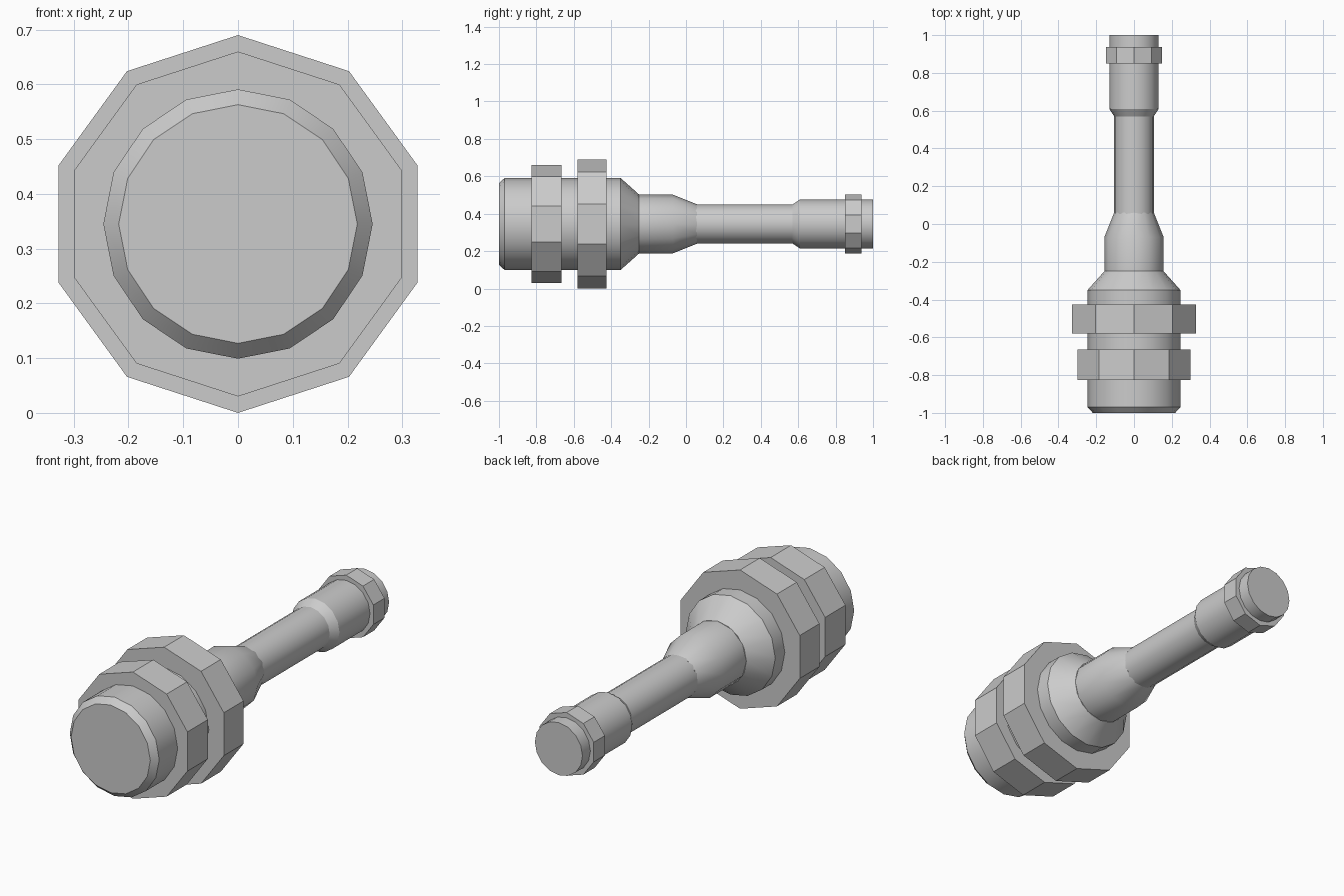
import bpy, bmesh, math

if "Cube" in bpy.data.objects:
    bpy.data.objects.remove(bpy.data.objects["Cube"])

AXIS_Z = 0.345

grey = bpy.data.materials.new("light grey")
grey.diffuse_color = (0.6, 0.6, 0.6, 1)
grey.use_nodes = True
grey.node_tree.nodes["Principled BSDF"].inputs["Base Color"].default_value = grey.diffuse_color


def turned(name, sides, profile, smooth=True):
    """Capped solid of revolution along y from (y, radius) pairs, one vertex at the top."""
    bm = bmesh.new()
    rings = []
    for y, r in profile:
        angles = [2 * math.pi * i / sides for i in range(sides)]
        rings.append([bm.verts.new((r * math.sin(a), y, AXIS_Z + r * math.cos(a))) for a in angles])
    for a, b in zip(rings, rings[1:]):
        for i in range(sides):
            j = (i + 1) % sides
            bm.faces.new((a[i], a[j], b[j], b[i]))
    bm.faces.new(rings[0])
    bm.faces.new(rings[-1])
    bmesh.ops.recalc_face_normals(bm, faces=bm.faces)
    mesh = bpy.data.meshes.new(name)
    bm.to_mesh(mesh)
    bm.free()
    mesh.materials.append(grey)
    obj = bpy.data.objects.new(name, mesh)
    bpy.context.collection.objects.link(obj)
    if smooth:
        bpy.ops.object.select_all(action='DESELECT')
        obj.select_set(True)
        bpy.context.view_layer.objects.active = obj
        bpy.ops.object.shade_smooth_by_angle(angle=math.radians(31))
    return obj


# Thick barrel with chamfered front and tapered shoulder
turned("barrel", 16, [(-1, 0.218), (-0.97, 0.246), (-0.35, 0.246), (-0.25, 0.157)])
# Collar narrowing onto the shaft
turned("collar", 12, [(-0.25, 0.157), (-0.07, 0.157), (0.06, 0.105)])
# Slim shaft
turned("shaft", 16, [(0.05, 0.105), (0.58, 0.105)])
# Wider end sleeve
turned("end_sleeve", 16, [(0.57, 0.105), (0.61, 0.131), (1, 0.131)])

# Ten-sided rings around the barrel and sleeve
for name, y0, y1, r in (("front_ring", -0.825, -0.665, 0.315),
                        ("rear_ring", -0.58, -0.425, 0.345),
                        ("end_ring", 0.85, 0.938, 0.157)):
    turned(name, 10, [(y0, r), (y1, r)], smooth=False)
